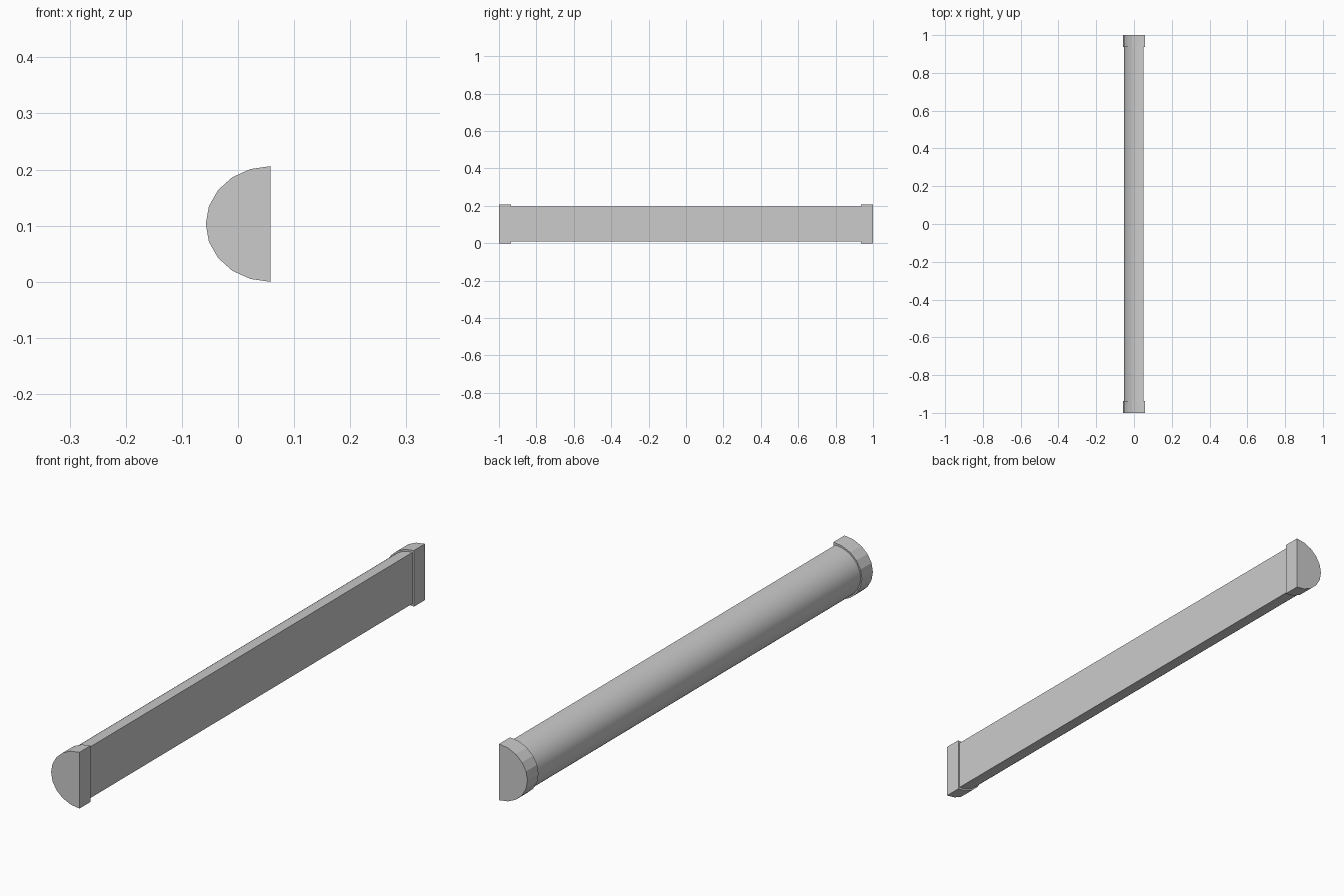
import bpy, bmesh, math

if "Cube" in bpy.data.objects:
    bpy.data.objects.remove(bpy.data.objects["Cube"])

MID_Z = 0.103


def half_round(name, flat_x, depth, half_h, y0, y1, sides):
    """D-shaped bar along y: flat face on +x, rounded towards -x."""
    ring = []
    for i in range(sides + 1):
        a = math.pi * i / sides
        ring.append((flat_x - depth * math.sin(a), MID_Z + half_h * math.cos(a)))
    bm = bmesh.new()
    ends = [[bm.verts.new((x, y, z)) for x, z in ring] for y in (y0, y1)]
    bm.faces.new(ends[0])
    bm.faces.new(ends[1][::-1])
    n = len(ring)
    for i in range(n):
        j = (i + 1) % n
        bm.faces.new((ends[0][i], ends[1][i], ends[1][j], ends[0][j]))
    bmesh.ops.recalc_face_normals(bm, faces=bm.faces)
    mesh = bpy.data.meshes.new(name)
    bm.to_mesh(mesh)
    bm.free()
    obj = bpy.data.objects.new(name, mesh)
    bpy.context.collection.objects.link(obj)
    return obj


# Long smooth half-round body, slightly inset from the caps
body = half_round("lamp_body", 0.051, 0.103, 0.094, -0.94, 0.94, 32)
bpy.context.view_layer.objects.active = body
body.select_set(True)
bpy.ops.object.shade_smooth_by_angle(angle=math.radians(30))
body.select_set(False)

# Faceted end caps
half_round("front_end_cap", 0.0575, 0.115, 0.103, -1.0, -0.936, 10)
half_round("back_end_cap", 0.0575, 0.115, 0.103, 0.936, 1.0, 10)
